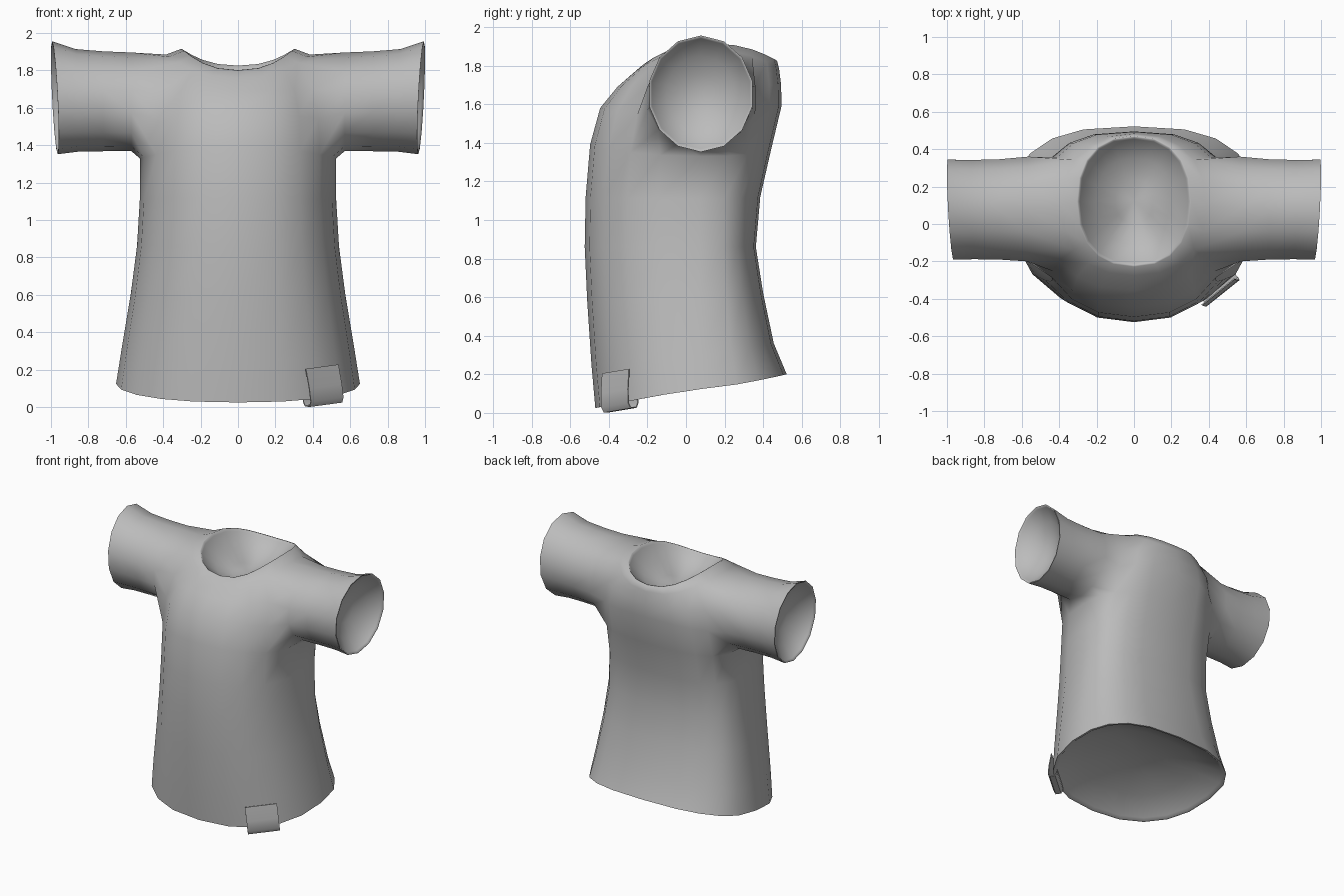
import bpy, bmesh, math
from mathutils import Vector, Matrix

if "Cube" in bpy.data.objects:
    bpy.data.objects.remove(bpy.data.objects["Cube"])

SEG = 20      # sides of the torso
ARM = 14      # sides of each sleeve

fabric = bpy.data.materials.new("grey fabric")
fabric.diffuse_color = (0.5, 0.5, 0.5, 1)
fabric.use_nodes = True
fabric.node_tree.nodes["Principled BSDF"].inputs["Base Color"].default_value = fabric.diffuse_color


def finish(bm, name, angle, thickness=0.0):
    me = bpy.data.meshes.new(name)
    bm.to_mesh(me)
    bm.free()
    ob = bpy.data.objects.new(name, me)
    bpy.context.collection.objects.link(ob)
    me.materials.append(fabric)
    bpy.ops.object.select_all(action='DESELECT')
    ob.select_set(True)
    bpy.context.view_layer.objects.active = ob
    if thickness:
        mod = ob.modifiers.new("cloth thickness", 'SOLIDIFY')
        mod.thickness = thickness
        mod.offset = -1
        bpy.ops.object.modifier_apply(modifier=mod.name)
    bpy.ops.object.shade_smooth_by_angle(angle=math.radians(angle))
    return ob


def power(v, p):
    return math.copysign(abs(v) ** p, v)


def bowl(bm, loop, inward, depth):
    """Turn the edge of an opening in and close it with a shallow lining."""
    centre = sum((v.co for v in loop), Vector()) / len(loop)
    count = len(loop)
    last = loop
    for scale, down in ((0.975, 0.0), (0.95, 0.10), (0.66, 0.58), (0.33, 0.90)):
        ring = [bm.verts.new(centre + (v.co - centre) * scale + inward * depth * down)
                for v in loop]
        for n in range(count):
            m = (n + 1) % count
            bm.faces.new((last[n], last[m], ring[m], ring[n]))
        last = ring
    tip = bm.verts.new(centre + inward * depth)
    for n in range(count):
        bm.faces.new((last[n], last[(n + 1) % count], tip))


# Torso rings: half width, y front, y centre, y back, z front, z side, z back
RINGS = [
    (0.652, -0.470, 0.080, 0.522, 0.025, 0.124, 0.20),
    (0.624, -0.490, 0.080, 0.455, 0.25, 0.30, 0.36),
    (0.574, -0.512, 0.070, 0.400, 0.58, 0.60, 0.62),
    (0.540, -0.525, 0.070, 0.362, 0.86, 0.86, 0.86),
    (0.525, -0.520, 0.070, 0.385, 1.12, 1.11, 1.12),
    (0.525, -0.497, 0.075, 0.440, 1.39, 1.33, 1.36),
    (0.515, -0.445, 0.075, 0.495, 1.58, 1.52, 1.59),
    (0.480, -0.355, 0.080, 0.493, 1.69, 1.70, 1.70),
    (0.385, -0.275, 0.100, 0.483, 1.76, 1.885, 1.78),
    (0.305, -0.228, 0.120, 0.472, 1.80, 1.915, 1.825),
]
ARM_LOW, ARM_HIGH = 5, 8      # rings that bound the armholes

# Sleeve sections: x, y centre, y radius, z centre, z radius, cuff slant
SLEEVE = [
    (0.570, 0.080, 0.287, 1.632, 0.264, 0.0),
    (0.720, 0.078, 0.275, 1.635, 0.267, 0.0),
    (0.860, 0.077, 0.272, 1.640, 0.274, 0.007),
    (0.979, 0.077, 0.274, 1.654, 0.302, 0.015),
]

bm = bmesh.new()

# Torso, squarer at the back than at the front
grid = []
for w, yf, yc, yb, zf, zs, zb in RINGS:
    row = []
    for i in range(SEG):
        a = 2 * math.pi * i / SEG
        c, s = math.cos(a), math.sin(a)
        back = s > 0
        depth, z_end = (yb - yc, zb) if back else (yc - yf, zf)
        p = 0.75 if back and zs < 1.8 else 0.86
        z = zs + (z_end - zs) * abs(s) ** (1 if zs < 1 else 2)
        row.append(bm.verts.new((w * power(c, p), yc + depth * power(s, p), z)))
    grid.append(row)


def in_armhole(j, i):
    side = (i + 2) % (SEG // 2)
    return ARM_LOW <= j < ARM_HIGH and side < 4


for j in range(len(grid) - 1):
    for i in range(SEG):
        if not in_armhole(j, i):
            k = (i + 1) % SEG
            bm.faces.new((grid[j][i], grid[j][k], grid[j + 1][k], grid[j + 1][i]))

# Linings seen through the hem and the neck
bowl(bm, grid[0], Vector((0, 0, 1)), 0.14)
bowl(bm, grid[-1], Vector((0, 0, -1)), 0.17)

# Sleeves grown out of the armhole edges
for side in (1, -1):
    mid = 0 if side > 0 else SEG // 2
    # offsets walk from top centre to the back, down, and round the front
    path = [(ARM_HIGH, 0), (ARM_HIGH, 1), (ARM_HIGH, 2), (7, 2), (6, 2),
            (ARM_LOW, 2), (ARM_LOW, 1), (ARM_LOW, 0), (ARM_LOW, -1),
            (ARM_LOW, -2), (6, -2), (7, -2), (ARM_HIGH, -2), (ARM_HIGH, -1)]
    last = [grid[j][(mid + side * d) % SEG] for j, d in path]
    for x, yc, ry, zc, rz, slant in SLEEVE:
        ring = []
        for n in range(ARM):
            a = 2 * math.pi * n / ARM
            px = x + slant * (math.cos(a) + math.sin(a))
            ring.append(bm.verts.new((side * px, yc + ry * math.sin(a),
                                      zc + rz * math.cos(a))))
        for n in range(ARM):
            m = (n + 1) % ARM
            bm.faces.new((last[n], last[m], ring[m], ring[n]))
        last = ring
    bowl(bm, last, Vector((-side, 0, 0)), 0.14)

# Unused vertices inside the armholes
bmesh.ops.delete(bm, geom=[v for v in bm.verts if not v.link_faces], context='VERTS')
bmesh.ops.recalc_face_normals(bm, faces=bm.faces[:])
finish(bm, "shirt", 75)

# Hem tag: a strip folded round the hem, profile in (outward, up)
PROFILE = [(0.004, 0.205), (0.020, 0.10), (0.024, 0.03), (0.012, 0.006),
           (-0.022, 0.008), (-0.034, 0.03), (-0.032, 0.08)]
along = Vector((0.78, 0.625, 0))
out = Vector((0.625, -0.78, 0))
centre = Vector((0.452, -0.352, 0.0))
pivot = Vector((0, 0, 0.11))
roll = Matrix.Rotation(math.radians(6), 3, out)
bm = bmesh.new()
ends = []
for t in (-0.112, 0.112):
    ends.append([bm.verts.new(centre + pivot + roll @ (
        along * t + out * o + Vector((0, 0, z)) - pivot)) for o, z in PROFILE])
for n in range(len(PROFILE) - 1):
    bm.faces.new((ends[0][n], ends[0][n + 1], ends[1][n + 1], ends[1][n]))
low = min(v.co.z for v in bm.verts)
bmesh.ops.translate(bm, verts=bm.verts[:], vec=(0, 0, 0.006 - low))
finish(bm, "hem_tag", 50, -0.006)
